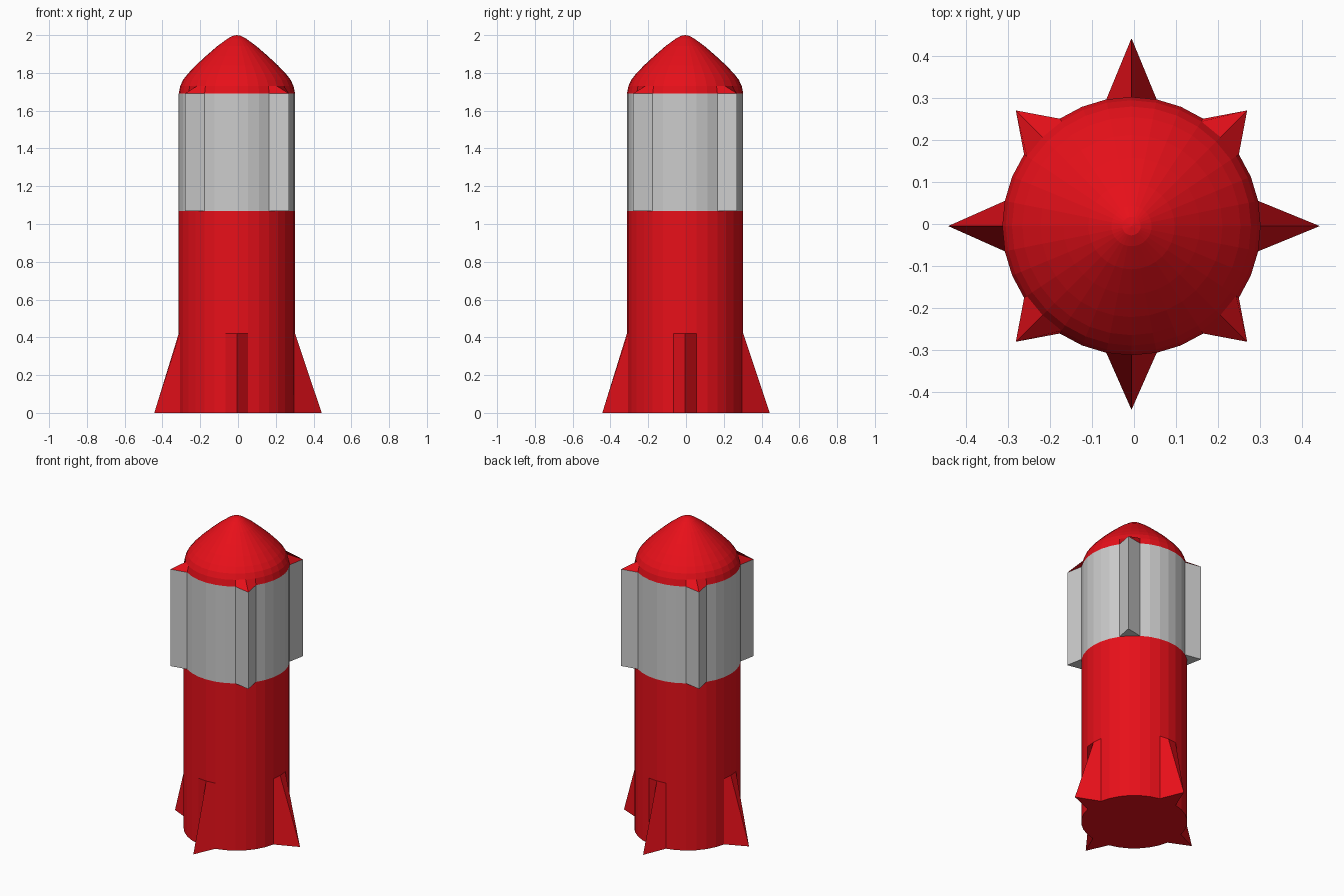
import bpy, bmesh
from math import cos, sin, pi

if "Cube" in bpy.data.objects:
    bpy.data.objects.remove(bpy.data.objects["Cube"])

SIDES = 32
R = 0.308
CX, CY = -0.006, -0.005      # hull axis sits slightly off the bounding-box centre


def fin_tips(i):
    """Lower fins: every 90 degrees, tips reach the overall bounds."""
    if i % 8 == 0:
        a = 2 * pi * i / SIDES
        return 0.443 - CX * cos(a) - CY * sin(a)


def rib_tips(i):
    """Upper ribs: every 90 degrees, turned by 45 degrees."""
    return 0.390 if i % 8 == 4 else None


def ring(bm, z, radius, pull=None):
    verts = []
    for i in range(SIDES):
        a = 2 * pi * i / SIDES
        r = (pull(i) if pull else None) or radius
        verts.append(bm.verts.new((CX + r * cos(a), CY + r * sin(a), z)))
    return verts


def hull(name, sections, mat=None, cap=False, tip=None):
    """Skin a stack of rings; chosen vertices are pulled out into fins."""
    bm = bmesh.new()
    rings = [ring(bm, *s) for s in sections]
    for lo, hi in zip(rings, rings[1:]):
        for i in range(SIDES):
            j = (i + 1) % SIDES
            bm.faces.new((lo[i], lo[j], hi[j], hi[i]))
    if cap:
        bm.faces.new(rings[0][::-1])
    if tip:
        top = bm.verts.new((CX, CY, tip))
        for i in range(SIDES):
            bm.faces.new((rings[-1][i], rings[-1][(i + 1) % SIDES], top))
    bmesh.ops.remove_doubles(bm, verts=bm.verts, dist=1e-5)
    bmesh.ops.recalc_face_normals(bm, faces=bm.faces) if cap else None
    me = bpy.data.meshes.new(name)
    bm.to_mesh(me)
    bm.free()
    if mat:
        me.materials.append(mat)
    ob = bpy.data.objects.new(name, me)
    bpy.context.collection.objects.link(ob)
    return ob


red = bpy.data.materials.new("red_paint")
red.diffuse_color = (0.8, 0.005, 0.01, 1)
red.use_nodes = True
red.node_tree.nodes["Principled BSDF"].inputs["Base Color"].default_value = red.diffuse_color

# Lower body with four tapering fins
hull("lower_body", [(0, R, fin_tips), (0.42, R), (1.07, R)], red, cap=True)

# Grey band with four straight ribs, closed underneath
hull("grey_band", [(1.07, R), (1.07, R, rib_tips), (1.69, R, rib_tips)])

# Nose cone, its lowest ring covering the rib tops
nose = [(1.69, R, rib_tips), (1.73, 0.300), (1.763, 0.285), (1.795, 0.260),
        (1.84, 0.217), (1.89, 0.163), (1.942, 0.103), (1.982, 0.048), (1.996, 0.022)]
hull("nose_cone", nose, red, tip=2.0)
